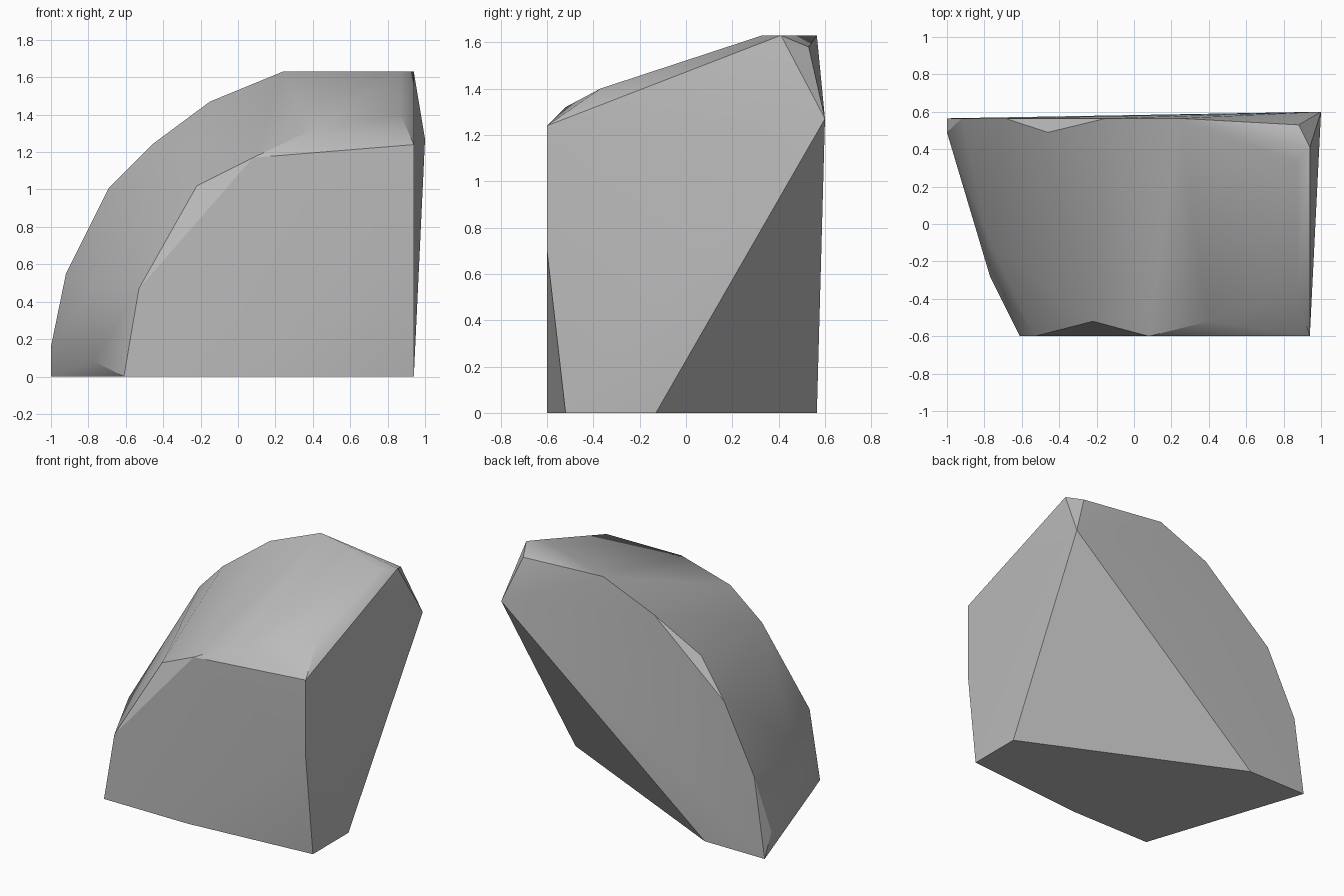
import bpy
import bmesh
import math

if "Cube" in bpy.data.objects:
    bpy.data.objects.remove(bpy.data.objects["Cube"], do_unlink=True)

stone = bpy.data.materials.new("grey stone")
stone.use_nodes = True
colour = (0.5, 0.5, 0.5, 1)
stone.diffuse_color = colour
stone.node_tree.nodes["Principled BSDF"].inputs["Base Color"].default_value = colour

FRONT, BACK, SIDE = -0.6, 0.565, 0.94

# Rim of the flat front, then of the flat back, as (x, z)
front_rim = [(-0.61, 0), (0.03, 0), (SIDE, 0.7), (SIDE, 1.24), (0.08, 1.17), (-0.53, 0.47)]
back_rim = [(-0.54, 0), (-1, 0), (-0.92, 0.55), (-0.69, 1.01), (-0.15, 1.47), (0.24, 1.63)]
corners = [(x, FRONT, z) for x, z in front_rim] + [(x, BACK, z) for x, z in back_rim]

# Chipped corners around the rims, the left side and the base
corners += [
    (SIDE, -0.52, 0), (SIDE, -0.13, 0),
    (1, 0.6, 1.27), (0.88, 0.53, 1.58), (SIDE, 0.41, 1.63), (0.87, 0.33, 1.63),
    (0.87, -0.37, 1.4), (0.4, -0.52, 1.32), (-0.22, -0.52, 1.02),
    (-0.77, -0.28, 0.08), (-0.77, -0.1, 0.47), (-1, 0.49, 0.16), (-0.46, 0.49, 1.24),
]

# Boulder: the solid wrapped around its corners
bm = bmesh.new()
for corner in corners:
    bm.verts.new(corner)
bmesh.ops.convex_hull(bm, input=bm.verts[:])
bmesh.ops.delete(bm, geom=[v for v in bm.verts if not v.link_faces], context="VERTS")
bmesh.ops.dissolve_limit(bm, angle_limit=math.radians(1), verts=bm.verts[:], edges=bm.edges[:])
bmesh.ops.recalc_face_normals(bm, faces=bm.faces[:])
mesh = bpy.data.meshes.new("boulder")
bm.to_mesh(mesh)
bm.free()
mesh.materials.append(stone)
boulder = bpy.data.objects.new("boulder", mesh)
bpy.context.collection.objects.link(boulder)

# Soft rounded top, crisp broken edges
bpy.ops.object.select_all(action="DESELECT")
boulder.select_set(True)
bpy.context.view_layer.objects.active = boulder
bpy.ops.object.shade_smooth_by_angle(angle=math.radians(30))
